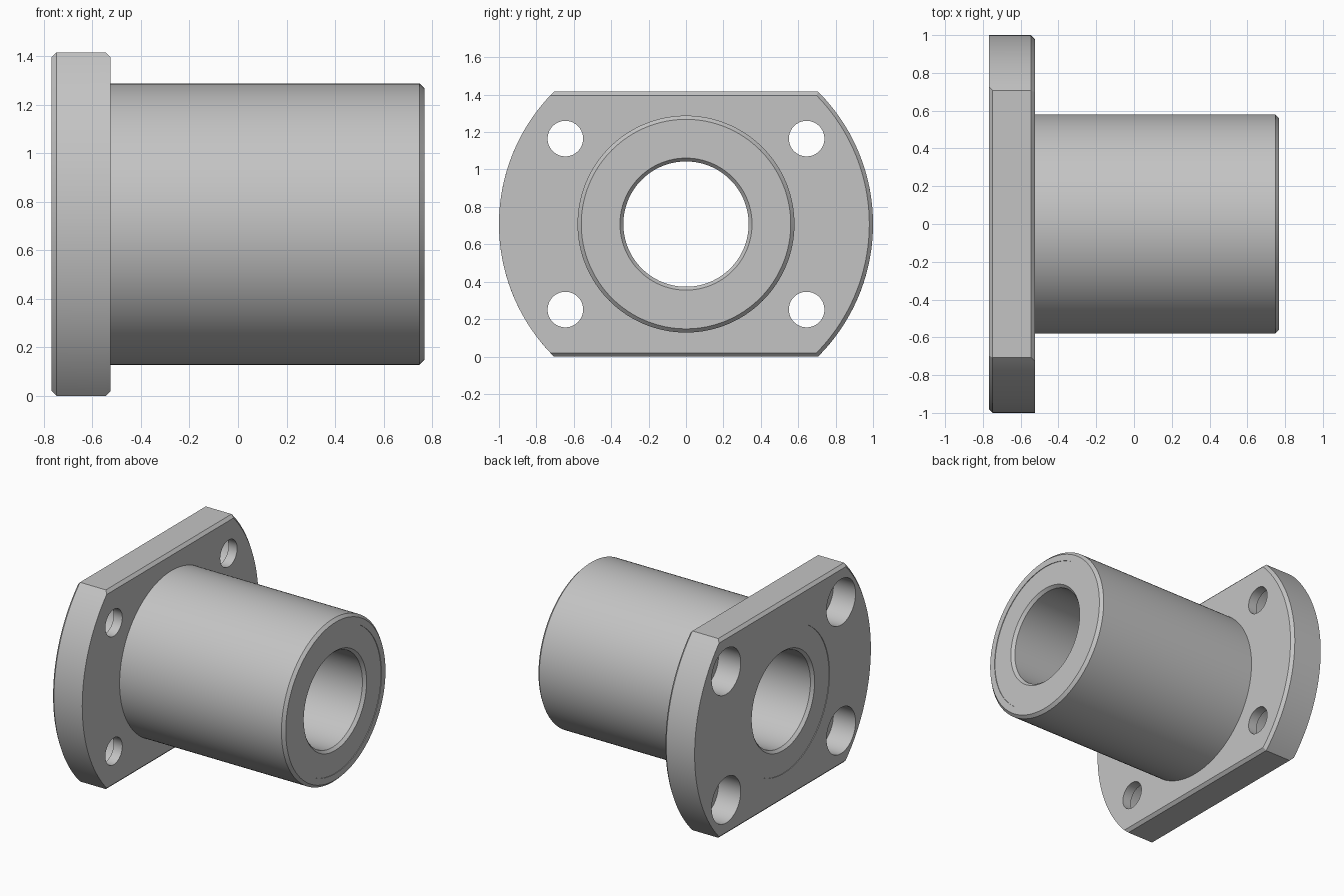
import bpy, bmesh, math
from mathutils import Vector

cube = bpy.data.objects.get("Cube")
if cube:
    bpy.data.objects.remove(cube, do_unlink=True)

AXIS = 0.708                         # height of the bore axis
BACK, FACE, NOSE = -0.768, -0.525, 0.768
CH = 0.02                            # chamfer size
SEAM = 0.515                         # liner outer radius

steel = bpy.data.materials.new("light_grey_steel")
steel.use_nodes = True
colour = (0.55, 0.55, 0.55, 1)
steel.diffuse_color = colour
steel.node_tree.nodes["Principled BSDF"].inputs["Base Color"].default_value = colour


def finish(name, bm):
    """Turn a bmesh into a linked object."""
    bmesh.ops.remove_doubles(bm, verts=bm.verts, dist=1e-5)
    bmesh.ops.recalc_face_normals(bm, faces=bm.faces)
    mesh = bpy.data.meshes.new(name)
    bm.to_mesh(mesh)
    bm.free()
    mesh.materials.append(steel)
    obj = bpy.data.objects.new(name, mesh)
    bpy.context.collection.objects.link(obj)
    return obj


def lathe(bm, profile, y=0, z=AXIS, steps=128):
    """Spin a closed (x, radius) profile about a line parallel to x."""
    verts = [bm.verts.new((x, y, z + r)) for x, r in profile]
    edges = [bm.edges.new((v, verts[i - 1])) for i, v in enumerate(verts)]
    bmesh.ops.spin(bm, geom=verts + edges, cent=(0, y, z), axis=(1, 0, 0),
                   angle=math.tau, steps=steps, use_merge=True)


def smooth(obj):
    bpy.ops.object.select_all(action='DESELECT')
    obj.select_set(True)
    bpy.context.view_layer.objects.active = obj
    bpy.ops.object.shade_smooth_by_angle(angle=math.radians(30))


def outline(x, r_pos, r_neg, half):
    """Disc outline with flat top and bottom, one radius per side."""
    points = []
    for side, r in ((1, r_pos), (-1, r_neg)):
        a = math.asin(half / r)
        for i in range(49):
            t = -a + 2 * a * i / 48
            points.append(Vector((x, side * r * math.cos(t),
                                  AXIS + side * r * math.sin(t))))
    return points


# Flange: flats chamfered on both faces, each arc on one face only
bm = bmesh.new()
rings = [outline(BACK, 1, 1 - CH, AXIS - CH), outline(BACK + CH, 1, 1, AXIS),
         outline(FACE - CH, 1, 1, AXIS), outline(FACE, 1 - CH, 1, AXIS - CH)]
rings = [[bm.verts.new(p) for p in ring] for ring in rings]
for low, high in zip(rings, rings[1:]):
    for i in range(len(low)):
        bm.faces.new((low[i - 1], low[i], high[i], high[i - 1]))
bm.faces.new(rings[0])
bm.faces.new(rings[-1])
flange = finish("flange", bm)

# Cutter: central opening and four counterbored screw holes
bm = bmesh.new()
lathe(bm, [(-1, 0), (-1, SEAM), (0, SEAM), (0, 0)])
for sy in (-1, 1):
    for sz in (-1, 1):
        lathe(bm, [(-1, 0), (-1, 0.163), (BACK + 0.175, 0.163),
                   (BACK + 0.175, 0.095), (0, 0.095), (0, 0)],
              sy * 0.645, AXIS + sz * 0.457, 64)
cutter = finish("flange_cutter", bm)
cutter.hide_render = True
bpy.context.view_layer.objects.active = flange
mod = flange.modifiers.new("openings", 'BOOLEAN')
mod.operation, mod.solver, mod.object = 'DIFFERENCE', 'EXACT', cutter
bpy.ops.object.modifier_apply(modifier=mod.name)
bpy.data.objects.remove(cutter, do_unlink=True)
smooth(flange)

# Barrel: outer sleeve with a chamfered nose
bm = bmesh.new()
lathe(bm, [(FACE, SEAM), (FACE, 0.58), (NOSE - CH, 0.58),
           (NOSE, 0.58 - CH), (NOSE, SEAM)])
smooth(finish("barrel", bm))

# Liner: inner bush, slightly recessed, bore chamfered at both ends
bm = bmesh.new()
x0, x1 = BACK + 0.004, NOSE - 0.004
lathe(bm, [(x0, SEAM), (x1, SEAM), (x1, 0.353), (x1 - CH, 0.335),
           (x0 + CH, 0.335), (x0, 0.353)])
smooth(finish("liner", bm))
